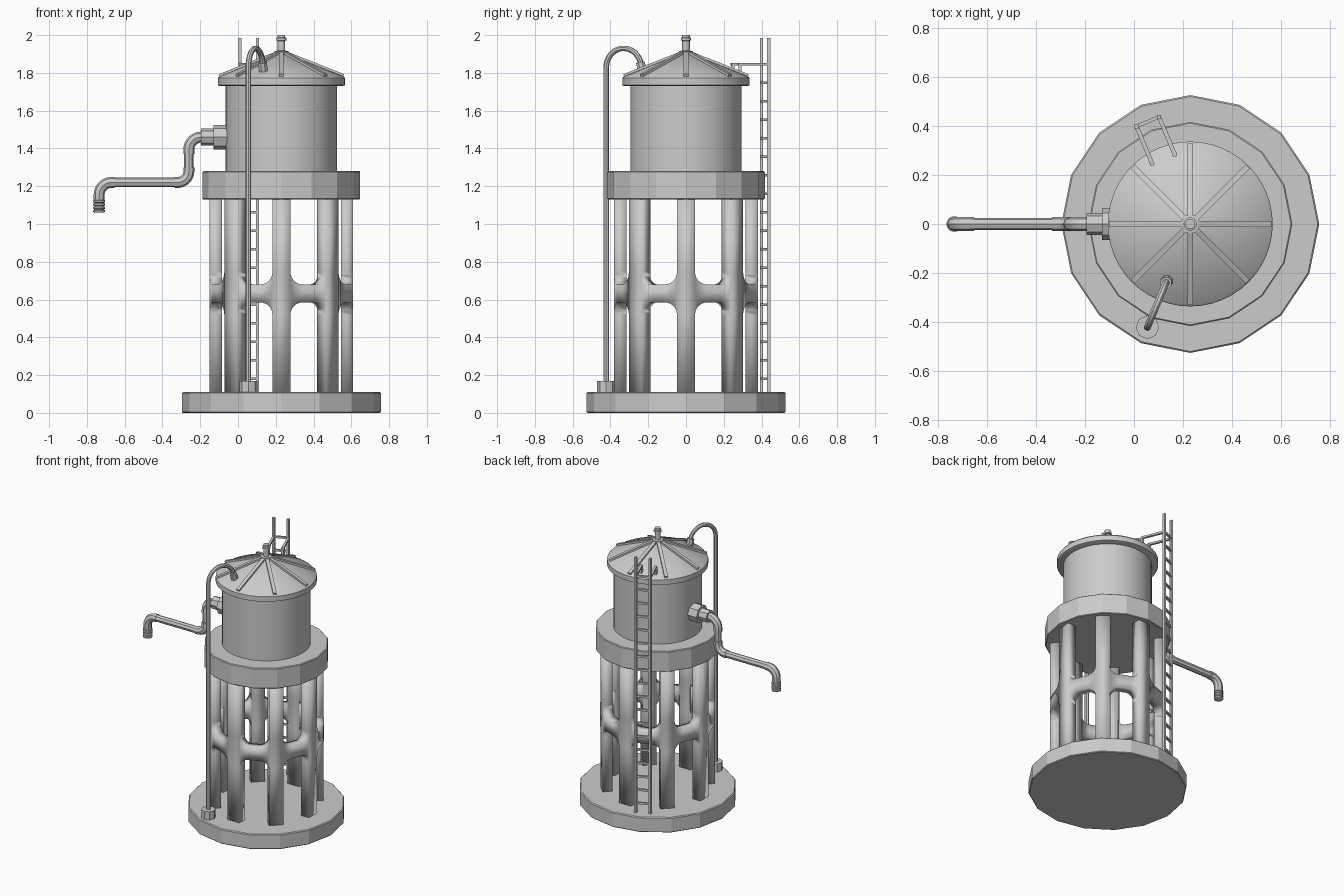
import bpy, bmesh, math
from mathutils import Vector, Matrix

cube = bpy.data.objects.get("Cube")
if cube:
    bpy.data.objects.remove(cube)

AXIS = Vector((0.23, 0, 0))      # vertical axis of the tower
FLOOR = 0.11                     # top of the base slab

grey = bpy.data.materials.new("plain_grey")
grey.use_nodes = True
colour = (0.6, 0.6, 0.6, 1)
grey.diffuse_color = colour
grey.node_tree.nodes["Principled BSDF"].inputs["Base Color"].default_value = colour


def finish(obj, smooth=True):
    obj.data.materials.clear()
    obj.data.materials.append(grey)
    bpy.ops.object.select_all(action='DESELECT')
    obj.select_set(True)
    bpy.context.view_layer.objects.active = obj
    if smooth:
        bpy.ops.object.shade_smooth_by_angle(angle=math.radians(35))
    return obj


def from_bmesh(name, bm, smooth=True):
    bmesh.ops.recalc_face_normals(bm, faces=bm.faces)
    mesh = bpy.data.meshes.new(name)
    bm.to_mesh(mesh)
    bm.free()
    obj = bpy.data.objects.new(name, mesh)
    bpy.context.collection.objects.link(obj)
    return finish(obj, smooth)


def lathe(name, profile, sides, loc=AXIS, axis=(0, 0, 1), smooth=True):
    """Turn (radius, height) points around an axis and cap both ends."""
    bm = bmesh.new()
    turn = Vector(axis).to_track_quat('Z', 'Y') if axis != (0, 0, 1) else Matrix.Identity(3)
    rings = []
    for r, h in profile:
        angles = [math.tau * i / sides for i in range(sides)]
        rings.append([bm.verts.new(Vector(loc) + turn @ Vector((r * math.cos(a), r * math.sin(a), h)))
                      for a in angles])
    for low, high in zip(rings, rings[1:]):
        for i in range(sides):
            j = (i + 1) % sides
            bm.faces.new((low[i], low[j], high[j], high[i]))
    bm.faces.new(rings[0])
    bm.faces.new(rings[-1])
    return from_bmesh(name, bm, smooth)


def tube(name, points, radius):
    curve = bpy.data.curves.new(name, 'CURVE')
    curve.dimensions = '3D'
    curve.bevel_depth = radius
    curve.bevel_resolution = 2
    curve.use_fill_caps = True
    spline = curve.splines.new('POLY')
    spline.points.add(len(points) - 1)
    for p, co in zip(spline.points, points):
        p.co = (*co, 1)
    obj = bpy.data.objects.new(name, curve)
    bpy.context.collection.objects.link(obj)
    finish(obj, False)
    bpy.ops.object.convert(target='MESH')
    return finish(bpy.context.object)


def bar(name, start, end, width, height):
    """Rectangular bar between two points."""
    start, end = Vector(start), Vector(end)
    d = end - start
    bm = bmesh.new()
    bmesh.ops.create_cube(bm, size=1)
    bm.transform(Matrix.Translation((start + end) / 2) @ d.to_track_quat('Y', 'Z').to_matrix().to_4x4()
                 @ Matrix.Diagonal((width, d.length, height, 1)))
    return from_bmesh(name, bm, False)


def polar(angle, r, z, side=0):
    """Point at a radius from the tower axis, shifted sideways along the tangent."""
    c, s = math.cos(angle), math.sin(angle)
    return AXIS + Vector((r * c - side * s, r * s + side * c, z))


def elbow(corner, a, b, r, steps=8):
    """Quarter bend around a corner, arriving along a and leaving along b."""
    corner, a, b = Vector(corner), Vector(a), Vector(b)
    centre = corner - a * r + b * r
    return [centre + a * r * math.sin(t) - b * r * math.cos(t)
            for t in (math.pi / 2 * i / steps for i in range(steps + 1))]


# Base slab, collar and tank
lathe("base_slab", [(0.522, 0), (0.527, 0.005), (0.527, FLOOR - 0.006), (0.521, FLOOR)], 16, smooth=False)
lathe("collar", [(0.413, 1.13), (0.417, 1.134), (0.417, 1.275), (0.412, 1.28)], 16, smooth=False)
lathe("tank", [(0.295, 1.27), (0.295, 1.74)], 48)

# Roof with ribs and finial
lathe("roof", [(0.325, 1.73), (0.337, 1.735), (0.337, 1.772), (0.328, 1.782), (0.03, 1.9)], 48)
for i in range(8):
    a = math.tau * i / 8
    bar(f"roof_rib_{i + 1}", polar(a, 0.03, 1.901), polar(a, 0.328, 1.783), 0.024, 0.022)
lathe("finial", [(0.038, 1.88), (0.038, 1.915), (0.02, 1.918), (0.02, 1.97), (0.027, 1.972),
                 (0.027, 1.985), (0.02, 1.987), (0.02, 2.0)], 16)

# Open frame: eight legs joined by a ring with rounded openings
RADIUS, HALF_LEG, FILLET = 0.383, 0.125, 0.065
LOW, HIGH = 0.585, 0.68
bm = bmesh.new()
bay = math.tau / 8
rise = [i * math.pi / 12 for i in range(7)]
corner = [(HALF_LEG + FILLET / RADIUS * (1 - math.cos(t)), FILLET * (1 - math.sin(t))) for t in rise]
columns = corner + [(bay / 2, 0)] + [(bay - a, drop) for a, drop in reversed(corner)]
for i in range(8):
    def wall(a0, low0, high0, a1, low1, high1):
        corners = ((a0, low0), (a1, low1), (a1, high1), (a0, high0))
        bm.faces.new([bm.verts.new(polar(bay * i + a, RADIUS, z)) for a, z in corners])
    levels = [FLOOR - 0.01, LOW - FILLET, HIGH + FILLET, 1.14]
    for z0, z1 in zip(levels, levels[1:]):
        wall(-HALF_LEG, z0, z1, HALF_LEG, z0, z1)
    for (a0, d0), (a1, d1) in zip(columns, columns[1:]):
        wall(a0, LOW - d0, HIGH + d0, a1, LOW - d1, HIGH + d1)
bmesh.ops.remove_doubles(bm, verts=bm.verts, dist=0.0005)
frame = from_bmesh("leg_frame", bm)
centre_face = frame.data.polygons[0]
thick = frame.modifiers.new("thickness", 'SOLIDIFY')
thick.thickness = 0.065
thick.offset = -1 if centre_face.normal.dot(centre_face.center - AXIS) > 0 else 1

# Swinging spout on the right
X, Z = Vector((1, 0, 0)), Vector((0, 0, 1))
lathe("spout_flange", [(0.065, 0), (0.065, 0.085)], 8, (-0.13, 0, 1.46), (1, 0, 0), False)
lathe("spout_socket", [(0.045, 0), (0.045, 0.07)], 8, (-0.195, 0, 1.46), (1, 0, 0), False)
bends = {
    "upper": [Vector((-0.18, 0, 1.46))] + elbow((-0.26, 0, 1.46), -X, -Z, 0.065) + [Vector((-0.26, 0, 1.37))],
    "lower": [Vector((-0.26, 0, 1.3))] + elbow((-0.26, 0, 1.22), -Z, -X, 0.06) + [Vector((-0.335, 0, 1.22))],
    "outer": [Vector((-0.655, 0, 1.22))] + elbow((-0.735, 0, 1.22), -X, -Z, 0.065) + [Vector((-0.735, 0, 1.125))],
}
for name, path in bends.items():
    tube(f"spout_{name}_bend", path, 0.029)
tube("spout_drop_pipe", [(-0.26, 0, 1.38), (-0.26, 0, 1.29)], 0.025)
tube("spout_arm", [(-0.32, 0, 1.22), (-0.67, 0, 1.22)], 0.025)
ridges = [(r, 1.06 + 0.0175 * i + dz) for i in range(4)
          for r, dz in ((0.026, 0), (0.032, 0.004), (0.032, 0.012), (0.026, 0.016))]
lathe("spout_nozzle", ridges, 16, (-0.735, 0, 0))

# Riser pipe arching from the base to the roof
riser = math.radians(-112.5)
path = [polar(riser, 0.457, 0.12)]
path += [polar(riser, 0.357 + 0.1 * math.cos(t), 1.83 + 0.1 * math.sin(t))
         for t in (math.radians(165) * i / 14 for i in range(15))]
path.append(polar(riser, 0.25, 1.80))
tube("riser_pipe", path, 0.015)
lathe("riser_foot", [(0.048, FLOOR - 0.005), (0.048, 0.17)], 8, polar(riser, 0.457, 0), smooth=False)
tube("riser_roof_joint", [polar(riser, 0.261, 1.855), polar(riser, 0.247, 1.795)], 0.025)

# Ladder with brackets onto the roof
ladder = math.radians(112.5)
for label, side in (("left", -0.05), ("right", 0.05)):
    bar(f"ladder_rail_{label}", polar(ladder, 0.453, FLOOR - 0.005, side), polar(ladder, 0.453, 1.985, side), 0.017, 0.017)
    bar(f"ladder_bracket_{label}", polar(ladder, 0.453, 1.845, side), polar(ladder, 0.28, 1.845, side), 0.017, 0.014)
    bar(f"bracket_post_{label}", polar(ladder, 0.288, 1.78, side), polar(ladder, 0.288, 1.85, side), 0.017, 0.017)
for i in range(18):
    z = 0.18 + 0.098 * i
    bar(f"ladder_rung_{i + 1}", polar(ladder, 0.453, z, -0.05), polar(ladder, 0.453, z, 0.05), 0.014, 0.014)
